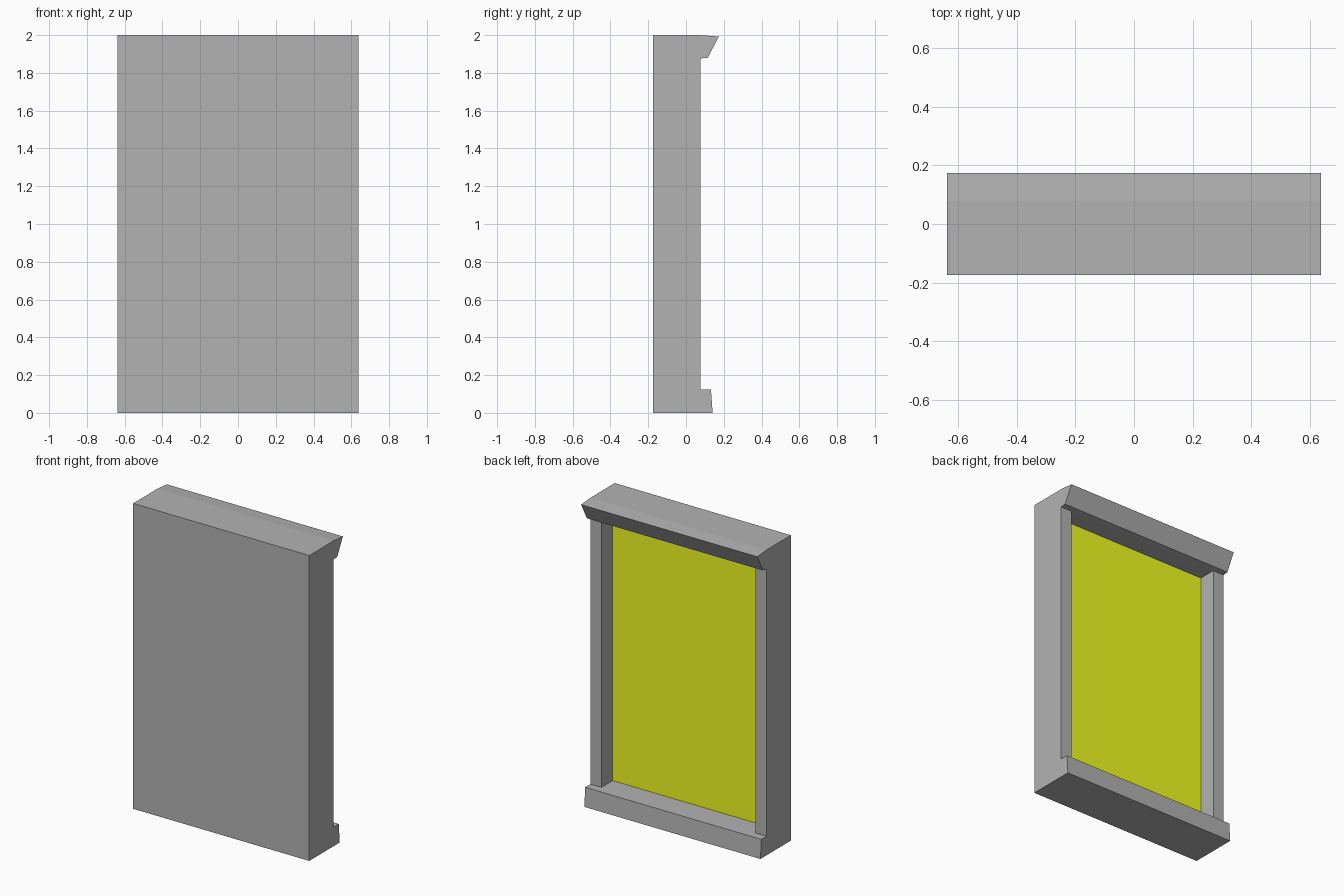
import bpy, bmesh

if "Cube" in bpy.data.objects:
    bpy.data.objects.remove(bpy.data.objects["Cube"])

HALF_W = 0.638      # half the overall width
POST_W = 0.08       # side post width
BACK, RECESS, FACE = -0.174, -0.04, 0.078   # main depth planes
LOW, HIGH = 0.125, 1.877                    # opening heights


def material(name, colour):
    mat = bpy.data.materials.new(name)
    mat.diffuse_color = (*colour, 1)
    mat.use_nodes = True
    mat.node_tree.nodes["Principled BSDF"].inputs["Base Color"].default_value = mat.diffuse_color
    return mat


def extrude_profile(name, points, x0, x1, mat):
    """Extrude a closed (y, z) profile along x."""
    bm = bmesh.new()
    face = bm.faces.new([bm.verts.new((x0, y, z)) for y, z in points])
    result = bmesh.ops.extrude_face_region(bm, geom=[face])
    moved = [v for v in result["geom"] if isinstance(v, bmesh.types.BMVert)]
    bmesh.ops.translate(bm, verts=moved, vec=(x1 - x0, 0, 0))
    bmesh.ops.recalc_face_normals(bm, faces=bm.faces)
    mesh = bpy.data.meshes.new(name)
    bm.to_mesh(mesh)
    bm.free()
    mesh.materials.append(mat)
    obj = bpy.data.objects.new(name, mesh)
    bpy.context.collection.objects.link(obj)
    return obj


def rectangle(y0, y1, z0, z1):
    return [(y0, z0), (y1, z0), (y1, z1), (y0, z1)]


grey = material("dark_grey", (0.45, 0.45, 0.45))
yellow = material("yellow", (0.88, 0.98, 0.015))

# Housing: back slab with projecting sill and sloped header
extrude_profile("housing", [
    (BACK, 0), (0.141, 0), (0.132, LOW), (RECESS, LOW),
    (RECESS, HIGH), (FACE, HIGH), (0.115, 1.88), (0.174, 1.992),
    (FACE, 2.0), (BACK, 2.0),
], -HALF_W, HALF_W, grey)

# Side posts framing the opening
for side, sign in (("left", -1), ("right", 1)):
    extrude_profile(side + "_post", rectangle(RECESS, FACE, LOW, HIGH),
                    sign * (HALF_W - POST_W), sign * HALF_W, grey)

# Yellow panel set into the opening
extrude_profile("panel", rectangle(RECESS, RECESS + 0.002, LOW, HIGH),
                -(HALF_W - POST_W), HALF_W - POST_W, yellow)
